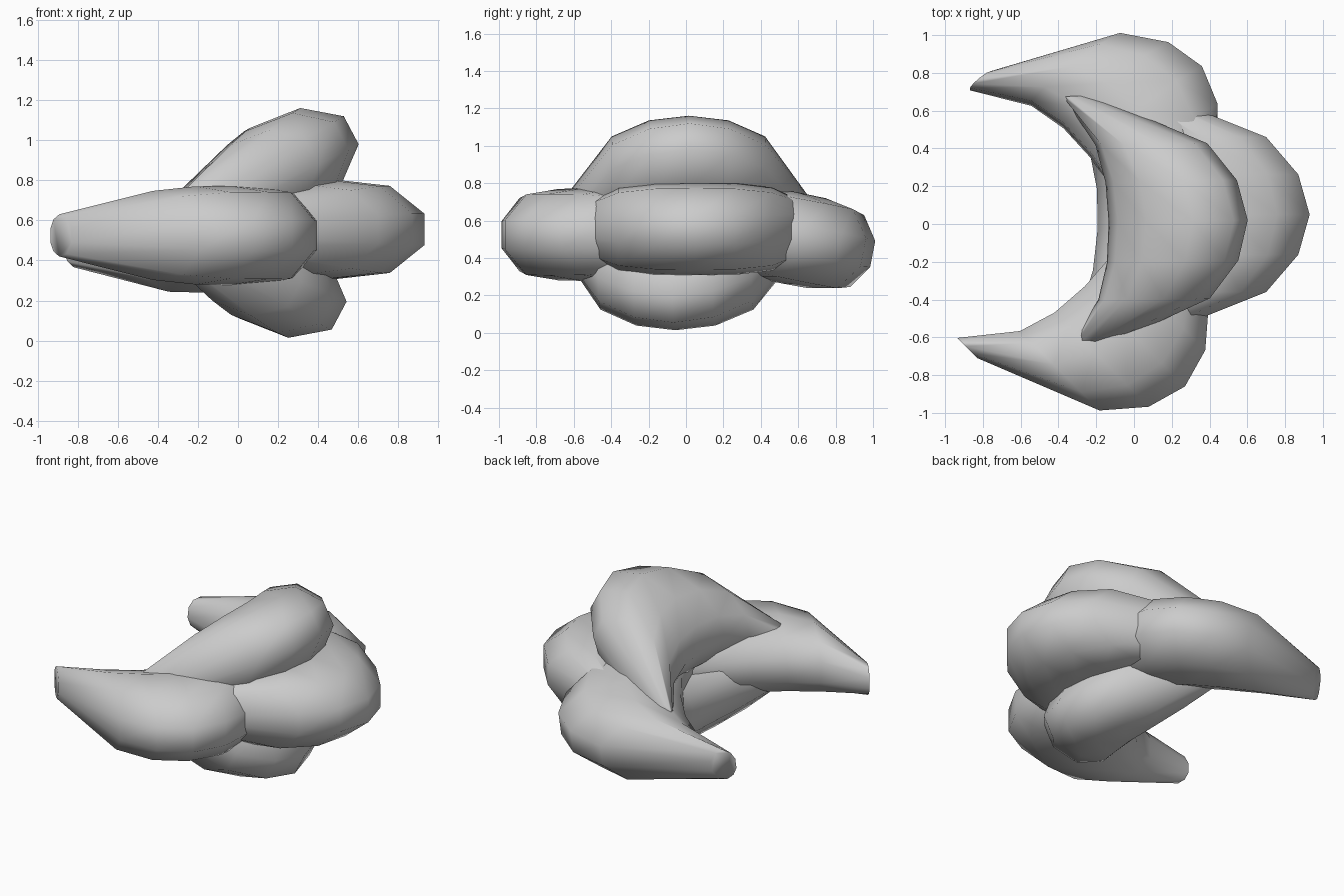
import bpy
import bmesh
from math import radians
from mathutils import Matrix, Vector, Euler

if "Cube" in bpy.data.objects:
    bpy.data.objects.remove(bpy.data.objects["Cube"])

# Half cross-section: (depth fraction from outer to inner edge, half-height fraction)
SECTION = [(0, .32), (.23, .88), (.58, 1), (.85, .76), (1, .32)]
RING = SECTION + [(t, -h) for t, h in reversed(SECTION)]

# Stations along one half of the crescent: (sideways, outer edge, inner edge, half height)
HALF = [(0, 0, -.75, .247), (.212, -.06, -.765, .245),
        (.41, -.23, -.825, .222), (.672, -.885, -1.035, .105)]
STATIONS = [(-v, o, i, h) for v, o, i, h in reversed(HALF[1:])] + HALF


def crescent(name, apex, turn=0, pitch=0, roll_x=0):
    """Tapered crescent whose bulge points along +x before it is turned."""
    rot = (Matrix.Rotation(radians(roll_x), 4, 'X')
           @ Matrix.Rotation(radians(turn), 4, 'Z')
           @ Matrix.Rotation(radians(-pitch), 4, 'Y'))
    place = Matrix.Translation(Vector(apex)) @ rot
    bm = bmesh.new()
    rings = []
    for v, outer, inner, half in STATIONS:
        rings.append([bm.verts.new(place @ Vector((outer + (inner - outer) * t, v, half * h)))
                      for t, h in RING])
    n = len(RING)
    for a, b in zip(rings, rings[1:]):
        for k in range(n):
            bm.faces.new((a[k], a[(k + 1) % n], b[(k + 1) % n], b[k]))
    bm.faces.new(rings[0])
    bm.faces.new(rings[-1])
    bmesh.ops.recalc_face_normals(bm, faces=bm.faces[:])
    mesh = bpy.data.meshes.new(name)
    bm.to_mesh(mesh)
    bm.free()
    obj = bpy.data.objects.new(name, mesh)
    bpy.context.collection.objects.link(obj)
    bpy.ops.object.select_all(action='DESELECT')
    obj.select_set(True)
    bpy.context.view_layer.objects.active = obj
    bpy.ops.object.shade_smooth_by_angle(angle=radians(60))
    return obj


# Fan of five segments around a common hollow
crescent("middle_segment", (.93, .05, .555))
crescent("front_segment", (.27, -.86, .525), turn=-45)
crescent("back_segment", (.36, .82, .456), turn=38, roll_x=-11)
crescent("upper_segment", (.565, .02, 1.05), turn=1, pitch=28)
crescent("lower_segment", (.505, -.07, .125), turn=-3, pitch=-28)
